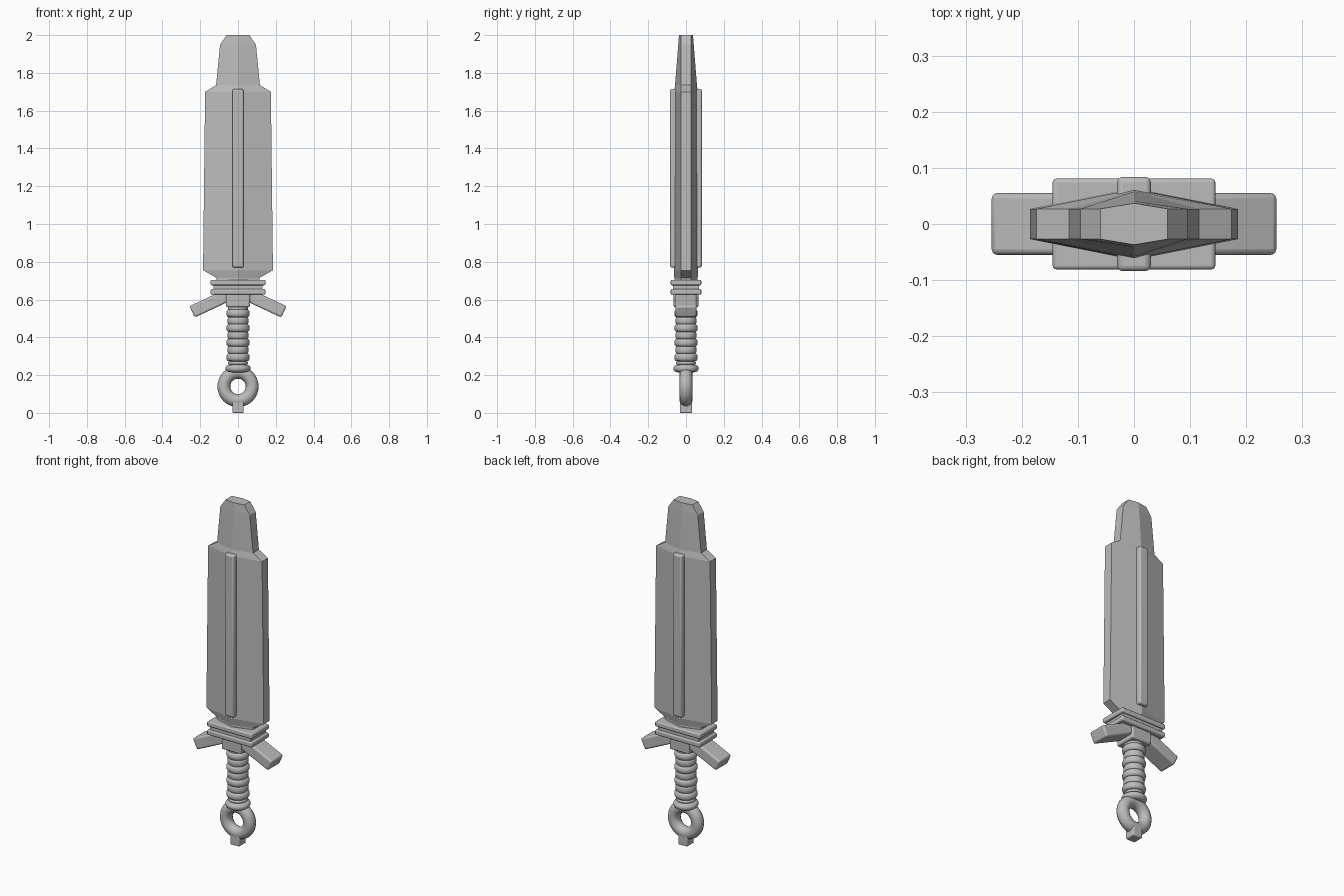
import bpy, bmesh, math
from mathutils import Matrix, Vector

cube = bpy.data.objects.get("Cube")
if cube:
    bpy.data.objects.remove(cube, do_unlink=True)

steel = bpy.data.materials.new("plain grey")
steel.use_nodes = True
GREY = (0.5, 0.5, 0.5, 1)
steel.diffuse_color = GREY
for node in steel.node_tree.nodes:
    if node.type == 'BSDF_PRINCIPLED':
        node.inputs["Base Color"].default_value = GREY


def finish(name, bm, bevel=0, smooth=False):
    bmesh.ops.recalc_face_normals(bm, faces=bm.faces)
    mesh = bpy.data.meshes.new(name)
    bm.to_mesh(mesh)
    bm.free()
    mesh.materials.append(steel)
    obj = bpy.data.objects.new(name, mesh)
    bpy.context.scene.collection.objects.link(obj)
    if bevel:
        mod = obj.modifiers.new("bevel", 'BEVEL')
        mod.width = bevel
        mod.segments = 3
    if bevel or smooth:
        bpy.ops.object.select_all(action='DESELECT')
        obj.select_set(True)
        bpy.context.view_layer.objects.active = obj
        bpy.ops.object.shade_smooth_by_angle(angle=math.radians(35))
    return obj


def box(name, size, centre, bevel=0.008, turn=0):
    bm = bmesh.new()
    bmesh.ops.create_cube(bm, size=1)
    matrix = (Matrix.Translation(centre) @ Matrix.Rotation(turn, 4, 'Y')
              @ Matrix.Diagonal((*size, 1)))
    bmesh.ops.transform(bm, matrix=matrix, verts=bm.verts)
    return finish(name, bm, bevel)


# Blade: six-sided sections (height, half width, edge half depth, ridge half depth)
sections = [(0.64, 0.115, 0.027, 0.062), (0.715, 0.115, 0.027, 0.062),
            (0.755, 0.185, 0.027, 0.064), (1.70, 0.174, 0.027, 0.062),
            (1.735, 0.116, 0.027, 0.058), (1.95, 0.095, 0.027, 0.041),
            (2.0, 0.06, 0.027, 0.037)]
bm = bmesh.new()
rings = []
for z, w, e, r in sections:
    outline = [(-w, -e), (0, -r), (w, -e), (w, e), (0, r), (-w, e)]
    rings.append([bm.verts.new((x, y, z)) for x, y in outline])
for low, high in zip(rings, rings[1:]):
    for i in range(6):
        j = (i + 1) % 6
        bm.faces.new((low[i], low[j], high[j], high[i]))
bm.faces.new(rings[0][::-1])
bm.faces.new(rings[-1])
finish("blade", bm)

# Raised rib on both faces of the blade
box("blade_rib", (0.06, 0.168, 0.945), (0, 0, 1.242), 0.01)

# Stacked collar plates below the blade
for name, z in (("upper_collar", 0.69), ("lower_collar", 0.641)):
    box(name, (0.29, 0.162, 0.029), (0, 0, z), 0.007)
box("collar_core", (0.26, 0.14, 0.05), (0, 0, 0.666), 0)

# Guard block with two drooping arms
box("guard_block", (0.125, 0.13, 0.085), (0, 0, 0.602))
for name, side in (("left_guard_arm", 1), ("right_guard_arm", -1)):
    box(name, (0.236, 0.11, 0.066), (side * 0.136, 0, 0.585),
        0.01, side * math.radians(25))

# Grip: a lathed profile with alternating wide and narrow wraps
profile = [(0, 0.57), (0.052, 0.57), (0.052, 0.548)]


def wrap(z, half, inner, outer):
    for k in range(9):
        a = math.pi * k / 8
        profile.append((inner + (outer - inner) * math.sin(a),
                        z + half * math.cos(a)))


for k in range(4):
    z = 0.527 - 0.0775 * k
    wrap(z, 0.02, 0.05, 0.062)
    if k < 3:
        wrap(z - 0.039, 0.018, 0.05, 0.056)
wrap(0.264, 0.009, 0.045, 0.054)
wrap(0.235, 0.02, 0.045, 0.067)
profile.append((0, 0.215))
bm = bmesh.new()
verts = [bm.verts.new((r, 0, z)) for r, z in profile]
edges = [bm.edges.new(pair) for pair in zip(verts, verts[1:])]
bmesh.ops.spin(bm, geom=verts + edges, cent=(0, 0, 0), axis=(0, 0, 1),
               angle=math.tau, steps=32)
bmesh.ops.remove_doubles(bm, verts=bm.verts, dist=0.0001)
finish("grip", bm, smooth=True)

# Pommel ring, standing in the front plane
bm = bmesh.new()
loops = []
for i in range(40):
    a = math.tau * i / 40
    out = Vector((math.cos(a), 0, math.sin(a)))
    loop = []
    for j in range(16):
        b = math.tau * j / 16
        p = out * (0.075 + 0.034 * math.cos(b))
        loop.append(bm.verts.new((p.x, 0.034 * math.sin(b), p.z + 0.14)))
    loops.append(loop)
for i in range(40):
    here, there = loops[i], loops[(i + 1) % 40]
    for j in range(16):
        n = (j + 1) % 16
        bm.faces.new((here[j], here[n], there[n], there[j]))
finish("pommel_ring", bm, smooth=True)

# Small stud under the ring
box("pommel_stud", (0.06, 0.064, 0.07), (0, 0, 0.035), 0.006)
